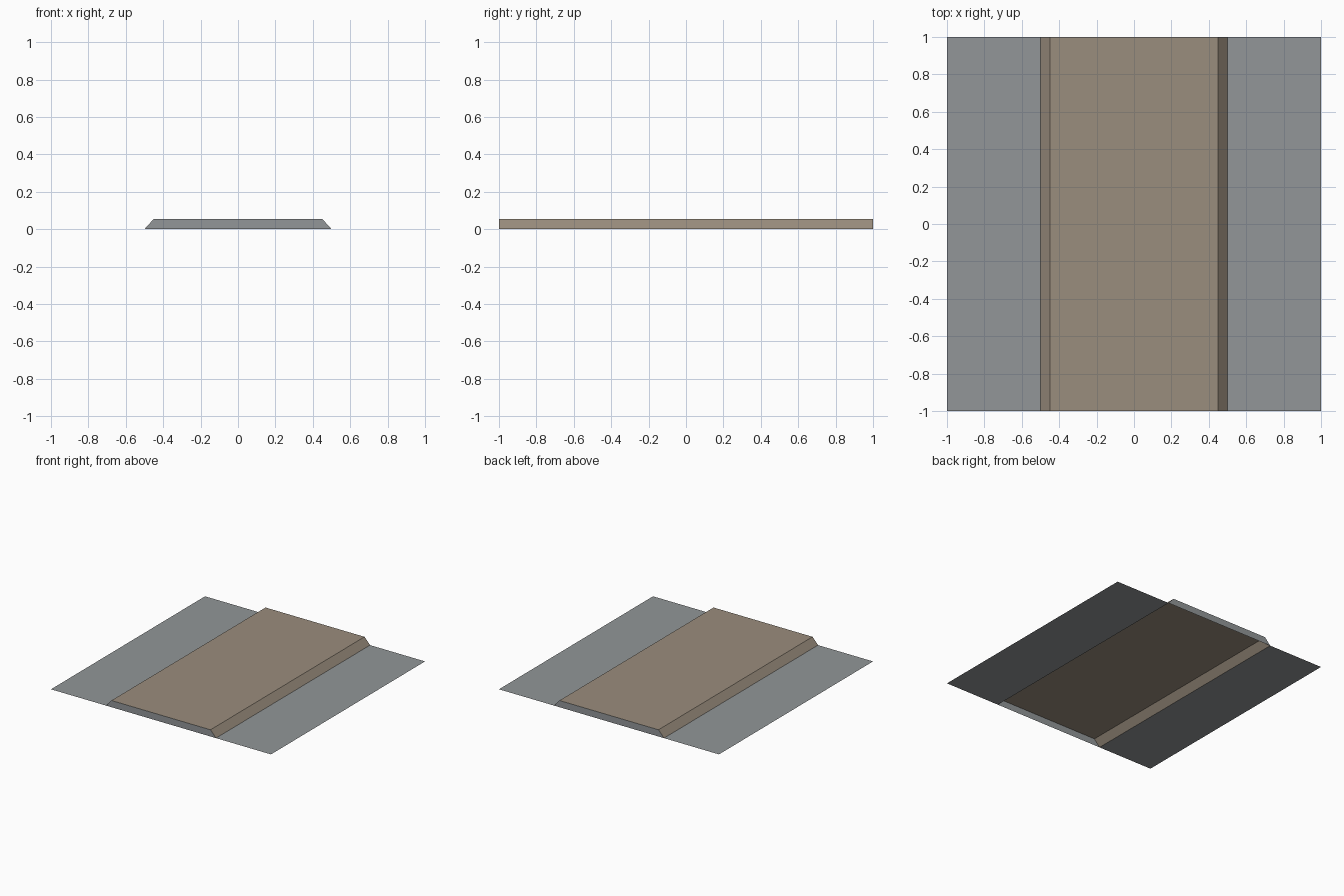
import bpy

if "Cube" in bpy.data.objects:
    bpy.data.objects.remove(bpy.data.objects["Cube"])


def make_material(name, rgb):
    mat = bpy.data.materials.new(name)
    mat.diffuse_color = (*rgb, 1.0)
    mat.use_nodes = True
    mat.node_tree.nodes["Principled BSDF"].inputs["Base Color"].default_value = mat.diffuse_color
    return mat


def make_object(name, verts, faces, mat):
    mesh = bpy.data.meshes.new(name)
    mesh.from_pydata(verts, [], faces)
    mesh.materials.append(mat)
    mesh.update()
    obj = bpy.data.objects.new(name, mesh)
    bpy.context.collection.objects.link(obj)
    return obj


grey = make_material("stone grey", (0.287, 0.305, 0.314))
brown = make_material("path brown", (0.323, 0.266, 0.205))

HALF, BASE, TOP, HEIGHT = 1.0, 0.5, 0.45, 0.055

# Raised path: flat top with a sloped bank on each side, open below
profile = [(-BASE, 0), (-TOP, HEIGHT), (TOP, HEIGHT), (BASE, 0)]
front = [(x, -HALF, z) for x, z in profile]
back = [(x, HALF, z) for x, z in profile]
make_object("raised_path", front + back,
            [(i, i + 1, i + 5, i + 4)[::-1] for i in range(3)], brown)

# Grey end caps closing the path at front and back
make_object("front_end_cap", front, [(3, 2, 1, 0)[::-1][::-1]], grey)
make_object("back_end_cap", back, [(0, 1, 2, 3)], grey)

# Flat ground strips beside the path
for name, x0, x1 in (("left_ground", -HALF, -BASE), ("right_ground", BASE, HALF)):
    make_object(name, [(x0, -HALF, 0), (x1, -HALF, 0), (x1, HALF, 0), (x0, HALF, 0)],
                [(0, 1, 2, 3)], grey)
